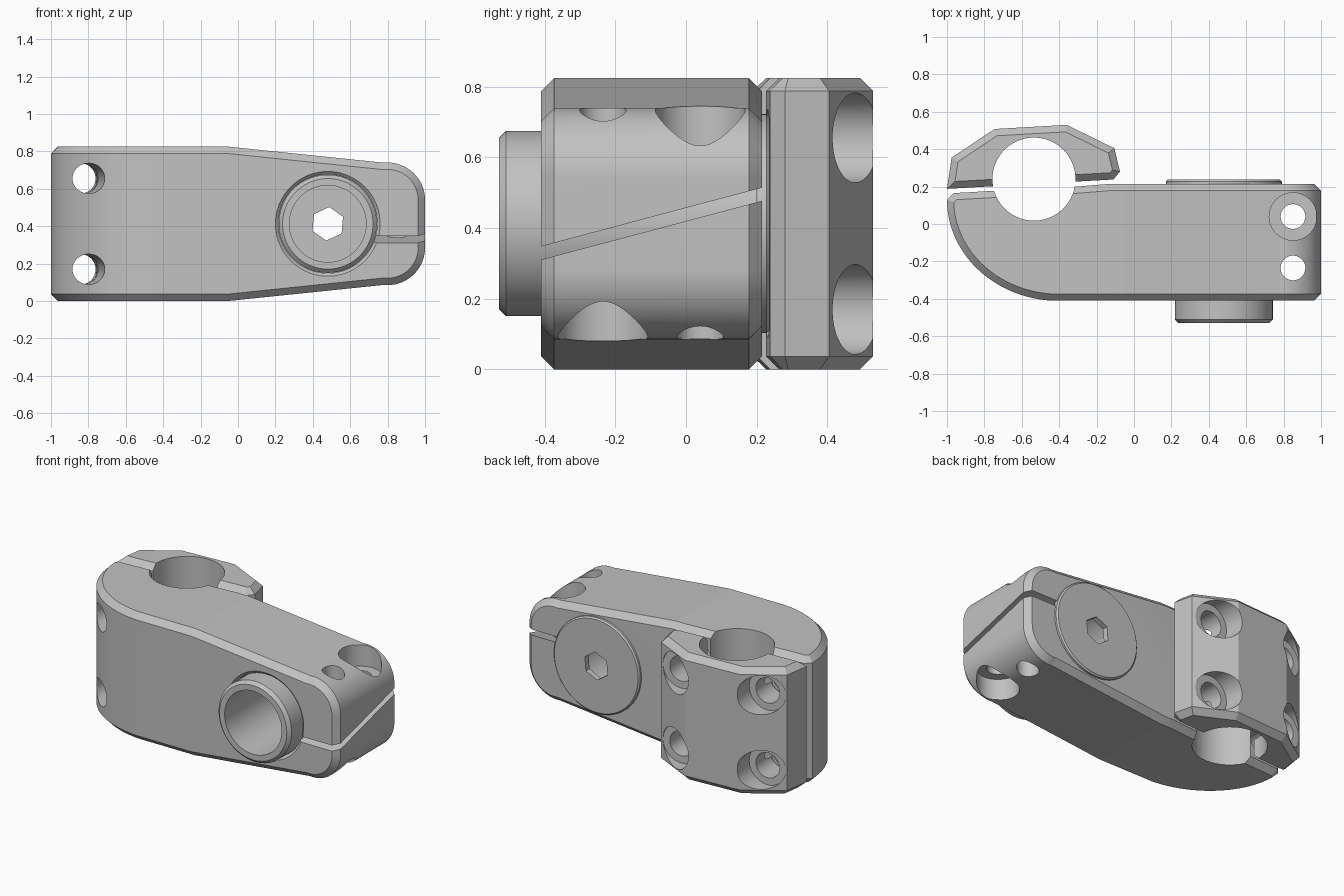
import bpy, bmesh
from math import radians, pi, cos, sin
from mathutils import Vector

cube = bpy.data.objects.get("Cube")
if cube:
    bpy.data.objects.remove(cube, do_unlink=True)

grey = bpy.data.materials.new("satin_grey")
grey.use_nodes = True
grey.diffuse_color = (0.54, 0.54, 0.54, 1)
grey.node_tree.nodes["Principled BSDF"].inputs["Base Color"].default_value = (0.54, 0.54, 0.54, 1)

HEIGHT = 0.825
MID = HEIGHT / 2
CHAMFER = 0.037
TILT = radians(4)


def arc(cx, cy, rx, ry, start, end, steps):
    """Points along an elliptical arc, angles in degrees."""
    angles = [radians(start + (end - start) * i / steps) for i in range(steps + 1)]
    return [(cx + rx * cos(a), cy + ry * sin(a)) for a in angles]


def circle(cx, cy, r, steps=96):
    return arc(cx, cy, r, r, 0, 360, steps)[:-1]


def inset(points, d):
    """Mitred inward offset of a counter-clockwise outline."""
    result = []
    for i, p in enumerate(points):
        p = Vector(p)
        e1 = (p - Vector(points[i - 1])).normalized()
        e2 = (Vector(points[(i + 1) % len(points)]) - p).normalized()
        n1, n2 = Vector((-e1.y, e1.x)), Vector((-e2.y, e2.x))
        result.append(p + (n1 + n2) * d / (1 + n1.dot(n2)))
    return result


def loft(name, outline, rings, axis="Z", hollow=False):
    """Stack (level, inset) rings of an outline along an axis; hollow joins last to first."""
    bm = bmesh.new()
    loops = []
    for level, d in rings:
        pts = inset(outline, d)
        loops.append([bm.verts.new((u, v, level) if axis == "Z" else (u, level, v))
                      for u, v in pts])
    pairs = list(zip(loops, loops[1:]))
    if hollow:
        pairs.append((loops[-1], loops[0]))
    else:
        bm.faces.new(loops[0])
        bm.faces.new(loops[-1])
    n = len(outline)
    for a, b in pairs:
        for i in range(n):
            j = (i + 1) % n
            bm.faces.new((a[i], a[j], b[j], b[i]))
    bmesh.ops.recalc_face_normals(bm, faces=bm.faces)
    mesh = bpy.data.meshes.new(name)
    bm.to_mesh(mesh)
    bm.free()
    mesh.materials.append(grey)
    ob = bpy.data.objects.new(name, mesh)
    bpy.context.collection.objects.link(ob)
    return ob


def drill(r, depth, centre, rotation=(0, 0, 0)):
    bpy.ops.mesh.primitive_cylinder_add(vertices=80, radius=r, depth=depth,
                                        location=centre, rotation=rotation)
    return bpy.context.object


def boolean(ob, tool, operation="DIFFERENCE"):
    """Apply a boolean and throw the tool away."""
    tool.hide_render = True
    bpy.context.view_layer.update()
    mod = ob.modifiers.new("cut", "BOOLEAN")
    mod.operation, mod.solver, mod.object = operation, "EXACT", tool
    bpy.context.view_layer.objects.active = ob
    bpy.ops.object.modifier_apply(modifier=mod.name)
    bpy.data.objects.remove(tool, do_unlink=True)


def finish(ob):
    bpy.ops.object.select_all(action="DESELECT")
    ob.select_set(True)
    bpy.context.view_layer.objects.active = ob
    bpy.ops.object.shade_smooth_by_angle(angle=radians(5))


# Body: tapered side profile crossed with the rounded plan outline
side = ([(-1.3, 0), (-0.05, 0)]
        + arc(0.8, 0.285, 0.2, 0.2, -95.6, 0, 28)
        + arc(0.8, HEIGHT - 0.285, 0.2, 0.2, 0, 95.6, 28)
        + [(-0.05, HEIGHT), (-1.3, HEIGHT)])
body = loft("stem_body", side, [(-0.41, CHAMFER), (-0.41 + CHAMFER, 0),
                                (0.215 - CHAMFER, 0), (0.215, CHAMFER)], "Y")
plan = (arc(-0.4, 0.13, 0.6, 0.541, 180, 270, 36)
        + [(1.2, -0.411), (1.2, 0.217), (-0.1, 0.217), (-0.31, 0.2),
           (-0.74, 0.178), (-0.965, 0.165)])
block = loft("plan_block", plan, [(-0.001, CHAMFER), (CHAMFER, 0),
                                  (HEIGHT - CHAMFER, 0), (HEIGHT + 0.001, CHAMFER)])
boolean(body, block, "INTERSECT")

# Clamp cap with faceted outline
cap_outline = [(-1, 0.188), (-0.11, 0.238), (-0.075, 0.28), (-0.105, 0.405),
               (-0.36, 0.53), (-0.745, 0.508), (-0.975, 0.355)]
cap = loft("bar_clamp_cap", cap_outline, [(0, 0.037), (0.037, 0),
                                          (HEIGHT - 0.037, 0), (HEIGHT, 0.037)])

# Handlebar bore through body and cap
for part in (body, cap):
    boolean(part, drill(0.222, 2, (-0.535, 0.24, MID)))

# Cap bolt holes, slightly tilted, with counterbores in the cap
across = Vector((cos(TILT), sin(TILT), 0))
along = Vector((-sin(TILT), cos(TILT), 0))
turn = (-pi / 2, 0, TILT)
for sx in (-1, 1):
    for sz in (-1, 1):
        base = Vector((-0.535, 0.21, MID + sz * 0.243)) + across * sx * 0.296
        boolean(cap, drill(0.081, 1, base, turn))
        boolean(cap, drill(0.127, 0.6, base + along * (0.175 + 0.3), turn))
        front, back = (-0.8, 0.3) if sx < 0 else (-0.3, 0.3)
        boolean(body, drill(0.081, back - front, base + along * (front + back) / 2, turn))

# Steerer bore with a countersunk front edge
boolean(body, drill(0.264, 1.2, (0.48, 0, MID), (pi / 2, 0, 0)))
sink = loft("countersink", circle(0.48, MID, 0.29), [(-0.42, 0), (-0.39, 0.03)], "Y")
boolean(body, sink)

# Pinch bolts, one entering from above and one from below
for y, s in ((0.04, 1), (-0.235, -1)):
    boolean(body, drill(0.066, 2, (0.85, y, MID)))
    boolean(body, drill(0.127, 0.6, (0.85, y, MID + s * (0.19 + 0.3))))

# Slanted pinch slot
bpy.ops.mesh.primitive_cube_add(size=1, location=(0.91, -0.0975, MID),
                                rotation=(radians(14.9), 0, 0))
slot = bpy.context.object
slot.scale = (0.42, 1.2, 0.036)
boolean(body, slot)

# Steerer sleeve standing proud of the front
sleeve = loft("steerer_sleeve", circle(0.48, MID, 0.262),
              [(0.205, 0), (-0.51, 0), (-0.53, 0.02), (-0.53, 0.057), (0.205, 0.057)],
              "Y", hollow=True)

# Top cap disc with hex socket
disc = loft("steerer_top_cap", circle(0.48, MID, 0.31),
            [(0.2, 0), (0.228, 0), (0.237, 0.009)], "Y")
hexagon = arc(0.48, MID, 0.09, 0.09, 25, 325, 5)
boolean(disc, loft("hex_socket", hexagon, [(0.1, 0), (0.4, 0)], "Y"))

for part in (body, cap, sleeve, disc):
    finish(part)
